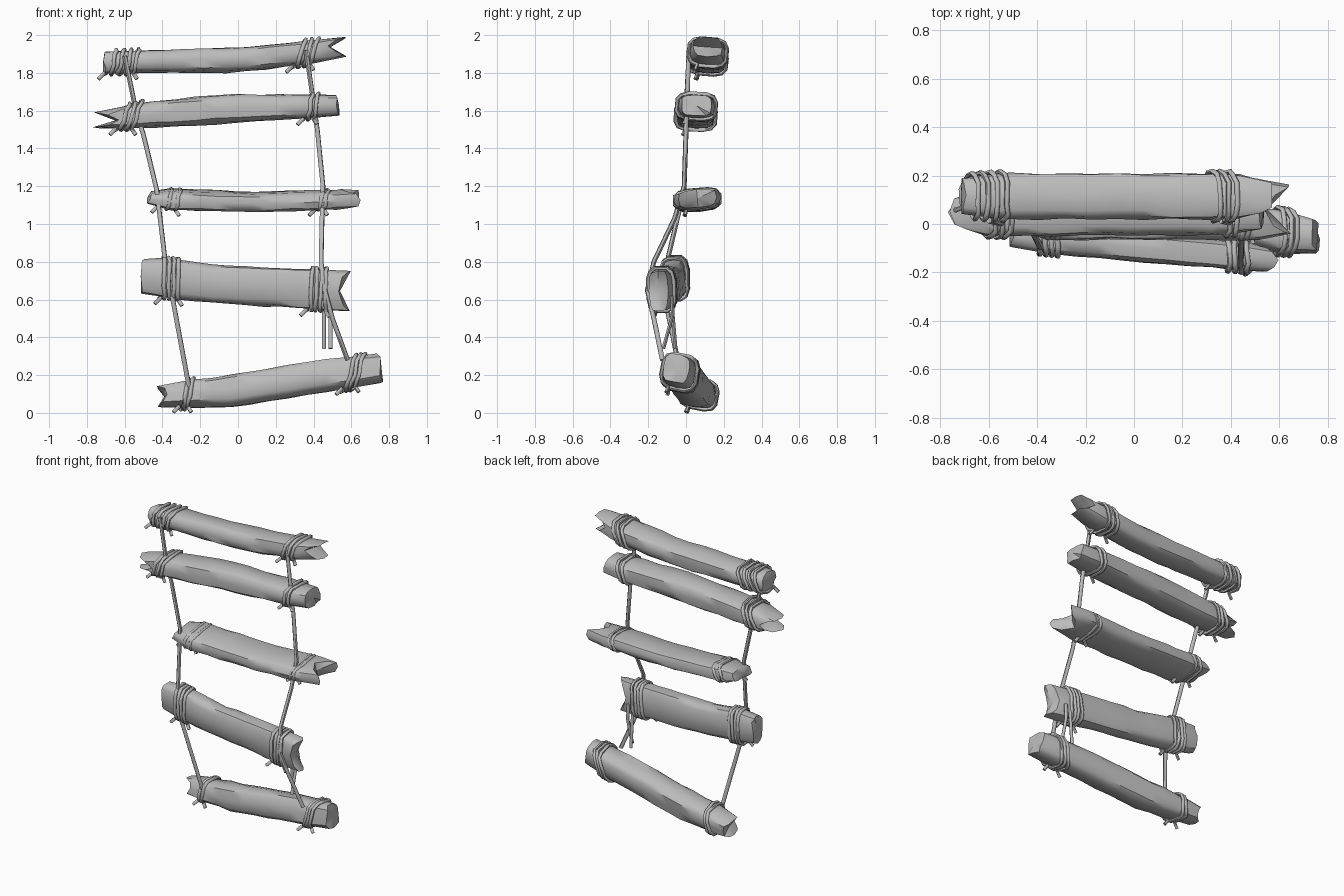
import bpy, bmesh, math, random
from mathutils import Vector

random.seed(4)
if "Cube" in bpy.data.objects:
    bpy.data.objects.remove(bpy.data.objects["Cube"], do_unlink=True)

SIDES = 12
SEGMENTS = 12

grey = bpy.data.materials.new("weathered grey")
grey.use_nodes = True
shade = (0.5, 0.5, 0.5, 1)
grey.diffuse_color = shade
grey.node_tree.nodes["Principled BSDF"].inputs["Base Color"].default_value = shade


def finish(name, data, angle):
    data.materials.append(grey)
    obj = bpy.data.objects.new(name, data)
    bpy.context.collection.objects.link(obj)
    bpy.ops.object.select_all(action='DESELECT')
    obj.select_set(True)
    bpy.context.view_layer.objects.active = obj
    if obj.type == 'CURVE':
        bpy.ops.object.convert(target='MESH')
    bpy.ops.object.shade_smooth_by_angle(angle=math.radians(angle))


# Point on a plank: a rounded box section swept along its outline of (x, z, half height)
def surface(plank, x, angle, gap=0.0):
    outline = plank["outline"]
    first, last = outline[0][0], outline[-1][0]
    pairs = list(zip(outline, outline[1:]))
    a, b = next((p for p in pairs if x <= p[1][0]), pairs[-1])
    middle = Vector(a).lerp(Vector(b), (x - a[0]) / (b[0] - a[0]))
    along = (x - first) / (last - first)
    y_start, y_end = plank["y"]
    taper = 1 - 0.2 * abs(2 * along - 1) ** 8
    c, s = math.cos(angle), math.sin(angle)
    across = math.copysign(abs(c) ** 0.6, c) * (plank["depth"] * taper + gap)
    up = math.copysign(abs(s) ** 0.6, s) * (middle.z + gap)
    tilt = math.radians(plank["tilt"])
    return Vector((x,
                   y_start + (y_end - y_start) * along + across * math.cos(tilt) - up * math.sin(tilt),
                   middle.y + across * math.sin(tilt) + up * math.cos(tilt)))


# How far an end is cut back: forks split front to back, cracks split top to bottom
def cut(style, depth, angle):
    if style == "fork":
        return depth * (1 - abs(math.sin(angle)) ** 1.5)
    if style == "crack":
        return depth * (1 - abs(math.cos(angle)) ** 1.5)
    return depth * (1 + math.sin(angle)) / 2


def make_plank(name, plank):
    bm = bmesh.new()
    first, last = plank["outline"][0][0], plank["outline"][-1][0]
    rings = []
    for i in range(SEGMENTS + 1):
        x = first + (last - first) * i / SEGMENTS
        # crowd the neighbours of a split end inwards
        if i == 1:
            x = first + (last - first) * 0.12
        elif i == SEGMENTS - 1:
            x = last - (last - first) * 0.12
        ring = []
        for k in range(SIDES):
            angle = math.tau * k / SIDES
            p = surface(plank, x, angle, random.uniform(-0.004, 0.004))
            if i == 0:
                p.x += cut(*plank["right"], angle) + random.uniform(0, 0.02)
            elif i == SEGMENTS:
                p.x -= cut(*plank["left"], angle) + random.uniform(0, 0.02)
            ring.append(bm.verts.new(p))
        rings.append(ring)
    for r0, r1 in zip(rings, rings[1:]):
        for k in range(SIDES):
            n = (k + 1) % SIDES
            bm.faces.new((r0[k], r0[n], r1[n], r1[k]))
    # end caps, drawn in to the bottom of the split
    for ring, x, side, inward in ((rings[0], first, "right", 1), (rings[-1], last, "left", -1)):
        hub = (surface(plank, x, 0) + surface(plank, x, math.pi)) / 2
        hub.x += inward * cut(*plank[side], 0)
        if plank[side][0] == "crack":
            hub.x += inward * plank[side][1]
        centre = bm.verts.new(hub)
        for k in range(SIDES):
            bm.faces.new((ring[k], ring[(k + 1) % SIDES], centre))
    bmesh.ops.recalc_face_normals(bm, faces=bm.faces)
    mesh = bpy.data.meshes.new(name)
    bm.to_mesh(mesh)
    bm.free()
    finish(name, mesh, 42)


def make_rope(name, points, radius=0.013):
    curve = bpy.data.curves.new(name, 'CURVE')
    curve.dimensions = '3D'
    curve.bevel_depth = radius
    curve.bevel_resolution = 1
    curve.use_fill_caps = True
    spline = curve.splines.new('POLY')
    spline.points.add(len(points) - 1)
    for target, p in zip(spline.points, points):
        target.co = (*p, 1)
    finish(name, curve, 60)


# Lashing: a coil that hugs the plank, leaning by slant, with a loose tail at each end
def make_lashing(name, plank, start, end, turns, slant):
    steps = turns * SIDES
    points = []
    for i in range(steps + 1):
        angle = math.tau * i / SIDES - 1.9
        x = start + (end - start) * i / steps + slant * math.sin(angle)
        x += random.uniform(-0.005, 0.005)
        points.append(surface(plank, x, angle, plank["gap"]))
    points.insert(0, points[0] + Vector((-0.03, -0.01, -0.03)))
    points.append(points[-1] + Vector((0.02, -0.01, -0.03)))
    make_rope(name, points, 0.011)


# Planks, with the shape of each end and the start, end, turns and slant of each lashing
top = dict(outline=[(-.72, 1.855, .055), (0, 1.867, .066), (.35, 1.905, .062), (.59, 1.937, .05)],
           y=(.115, .115), depth=.095, tilt=-4, gap=.008,
           right=("slant", .01), left=("fork", .1),
           lash_right=(-.69, -.53, 4, .025), lash_left=(.31, .41, 3, .03))
second = dict(outline=[(-.77, 1.548, .04), (-.5, 1.575, .07), (-.1, 1.608, .078), (.54, 1.627, .055)],
              y=(.05, .055), depth=.1, tilt=-2, gap=.008,
              right=("fork", .12), left=("slant", .01),
              lash_right=(-.62, -.53, 3, .035), lash_left=(.36, .42, 2, .02))
middle = dict(outline=[(-.49, 1.14, .032), (-.36, 1.13, .055), (.1, 1.117, .052), (.66, 1.135, .05)],
              y=(.06, .06), depth=.125, tilt=5, gap=-.003,
              right=("slant", .02), left=("crack", .11),
              lash_right=(-.4, -.31, 2, .025), lash_left=(.42, .47, 2, .02))
fourth = dict(outline=[(-.52, .725, .09), (-.43, .72, .105), (-.1, .68, .1), (.6, .645, .11)],
              y=(-.045, -.145), depth=.062, tilt=2, gap=.008,
              right=("slant", .01), left=("fork", .06),
              lash_right=(-.41, -.31, 4, .005), lash_left=(.37, .47, 4, .01))
bottom = dict(outline=[(-.44, .085, .055), (-.05, .115, .085), (.5, .2, .085), (.77, .235, .075)],
              y=(.09, -.05), depth=.088, tilt=-10, gap=.008,
              right=("fork", .05), left=("slant", .02),
              lash_right=(-.29, -.25, 2, .02), lash_left=(.58, .65, 3, .035))

for label, plank in (("top", top), ("second", second), ("middle", middle),
                     ("fourth", fourth), ("bottom", bottom)):
    make_plank(label + "_plank", plank)
    for side in ("right", "left"):
        make_lashing(f"{label}_{side}_lashing", plank, *plank["lash_" + side])

# Hanging ropes that join the planks
make_rope("right_rope", [(-.6, .015, 1.89), (-.54, 0, 1.6), (-.5, 0, 1.47), (-.43, -.01, 1.18),
                         (-.385, -.1, .8), (-.345, -.11, .6), (-.26, -.015, .14)])
make_rope("left_rope", [(.36, .015, 1.92), (.42, 0, 1.5), (.45, -.01, 1.2), (.445, -.06, 1.03),
                        (.44, -.17, .8), (.46, -.205, .65), (.5, -.17, .5), (.58, -.125, .28)])
for label, x, y in (("outer", .49, -.12), ("inner", .455, -.055)):
    make_rope(label + "_rope_end", [(x, -.075, .62), (x, -.07, .52), (x, y, .34)], 0.011)
